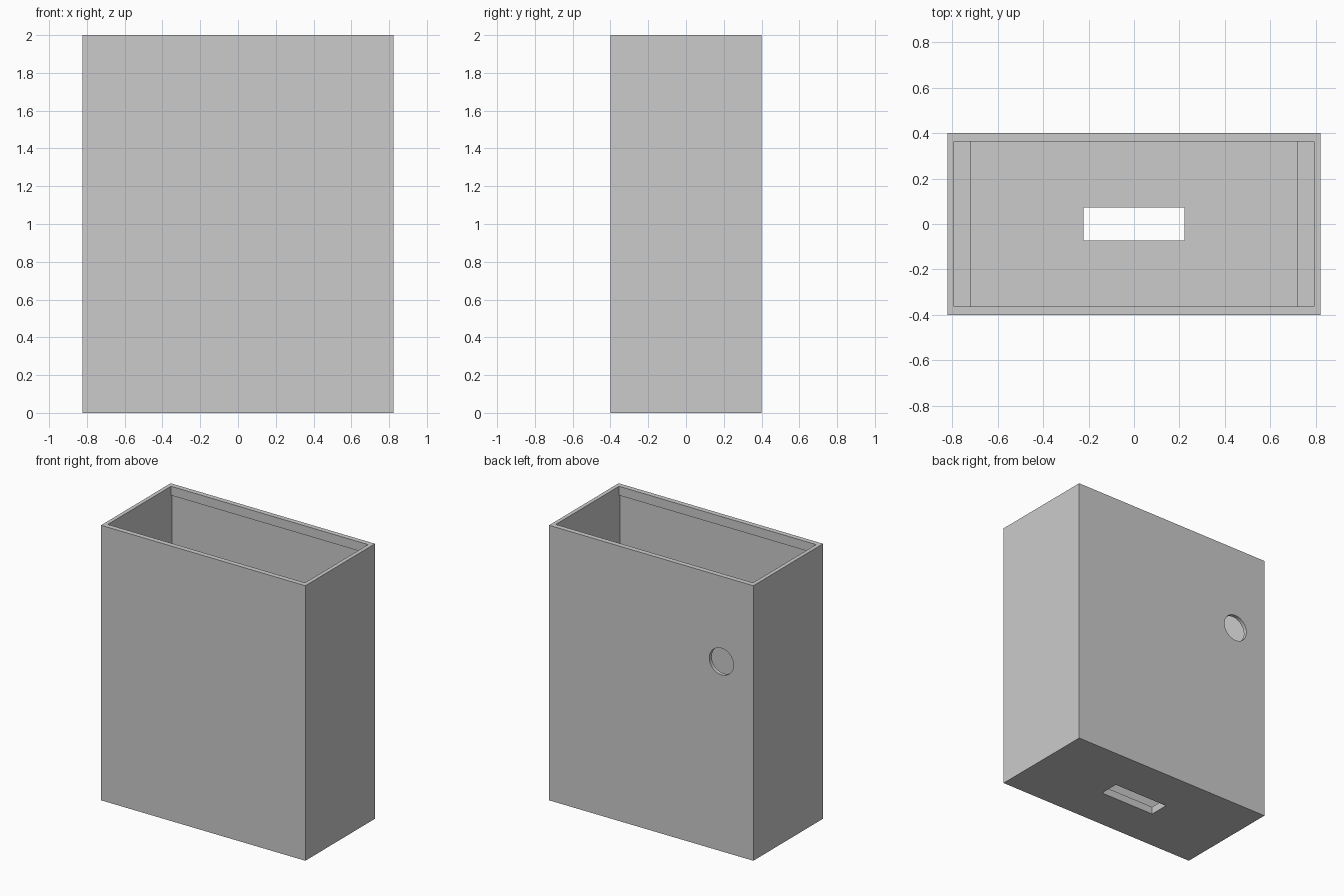
import bpy
import math

cube = bpy.data.objects.get("Cube")
if cube:
    bpy.data.objects.remove(cube, do_unlink=True)

W, D, H = 1.644, 0.8, 2.0      # outer size
FLOOR, LEDGE, LIP = 0.055, 0.115, 1.934

grey = bpy.data.materials.new("plain grey")
grey.use_nodes = True
colour = (0.6, 0.6, 0.6, 1)
grey.diffuse_color = colour
grey.node_tree.nodes["Principled BSDF"].inputs["Base Color"].default_value = colour


def box(name, width, depth, bottom, top):
    """Box centred on the z axis between two heights."""
    bpy.ops.mesh.primitive_cube_add(size=1, location=(0, 0, (bottom + top) / 2))
    ob = bpy.context.object
    ob.name = name
    ob.scale = (width, depth, top - bottom)
    bpy.ops.object.transform_apply(location=True, rotation=True, scale=True)
    return ob


def cut(target, cutter):
    """Subtract a cutter, apply the result and remove the cutter."""
    cutter.hide_render = True
    mod = target.modifiers.new("cut", "BOOLEAN")
    mod.operation = "DIFFERENCE"
    mod.solver = "EXACT"
    mod.object = cutter
    bpy.context.view_layer.objects.active = target
    bpy.ops.object.modifier_apply(modifier=mod.name)
    bpy.data.objects.remove(cutter, do_unlink=True)


# Solid outer case
case = box("open_case", W, D, 0, H)

# Main cavity, undercut slightly below the lip of the long walls
cut(case, box("cavity_cutter", 1.586, 0.746, LEDGE, LIP))

# Mouth through the lip
cut(case, box("mouth_cutter", 1.586, 0.726, LIP - 0.3, H + 0.1))

# Lower floor well, leaving a ledge at each end
cut(case, box("floor_well_cutter", 1.44, 0.746, FLOOR, LEDGE + 0.2))

# Rectangular slot through the floor
cut(case, box("floor_slot_cutter", 0.444, 0.146, -0.1, FLOOR + 0.1))

# Round hole through the back wall
bpy.ops.mesh.primitive_cylinder_add(vertices=48, radius=0.097, depth=0.3,
                                    location=(-0.565, D / 2, 1.38),
                                    rotation=(math.pi / 2, 0, 0))
cut(case, bpy.context.object)

# Finish
case.data.materials.clear()
case.data.materials.append(grey)
for face in case.data.polygons:
    face.material_index = 0
bpy.ops.object.select_all(action="DESELECT")
case.select_set(True)
bpy.context.view_layer.objects.active = case
bpy.ops.object.shade_smooth_by_angle(angle=math.radians(30))
